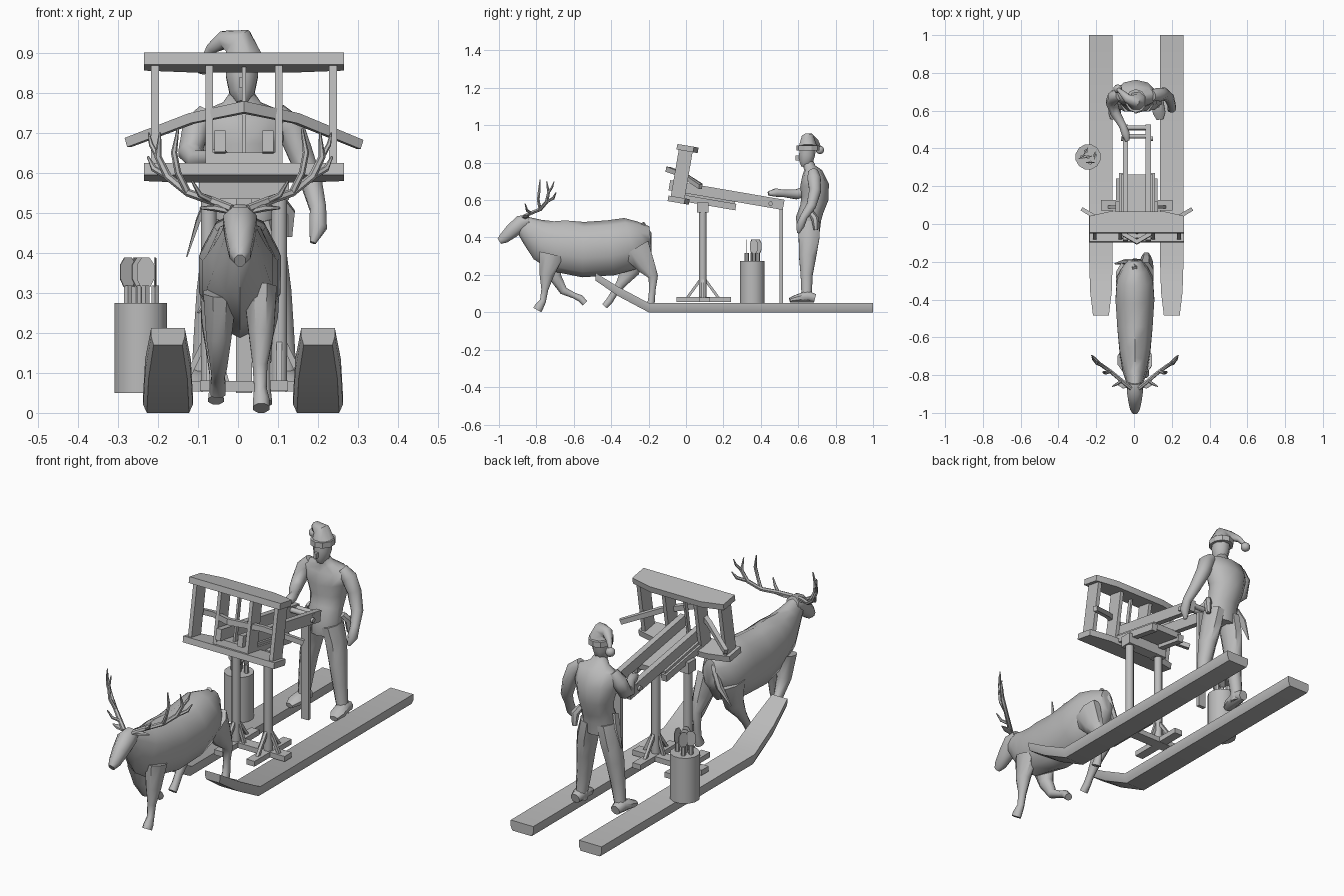
import bpy, bmesh, math
from mathutils import Vector, Matrix

grey = bpy.data.materials.new("plain_grey")
grey.diffuse_color = (0.5, 0.5, 0.5, 1)


def finish(name, bm, angle=35, M=None):
    if M:
        bm.transform(M)
    bmesh.ops.recalc_face_normals(bm, faces=bm.faces[:])
    me = bpy.data.meshes.new(name)
    bm.to_mesh(me)
    bm.free()
    ob = bpy.data.objects.new(name, me)
    bpy.context.collection.objects.link(ob)
    me.materials.append(grey)
    bpy.ops.object.select_all(action='DESELECT')
    ob.select_set(True)
    bpy.context.view_layer.objects.active = ob
    bpy.ops.object.shade_smooth_by_angle(angle=math.radians(angle))
    return ob


def loft(name, rings, angle=35, M=None):
    """Skin a list of point rings and cap both ends."""
    bm = bmesh.new()
    vs = [[bm.verts.new(p) for p in r] for r in rings]
    n = len(vs[0])
    for a, b in zip(vs, vs[1:]):
        for i in range(n):
            bm.faces.new((a[i], a[(i + 1) % n], b[(i + 1) % n], b[i]))
    bm.faces.new(vs[0])
    bm.faces.new(vs[-1])
    return finish(name, bm, angle, M)


def tube(name, pts, n=8, ref=(1, 0, 0), angle=50, M=None):
    """Path of (x, y, z, side radius[, other radius]) stations."""
    P = [Vector(p[:3]) for p in pts]
    rings = []
    for i, p in enumerate(pts):
        t = (P[min(i + 1, len(P) - 1)] - P[max(i - 1, 0)]).normalized()
        s = Vector(ref)
        s = (s - t * s.dot(t)).normalized()
        u = t.cross(s)
        ra, rb = p[3], p[-1]
        rings.append([P[i] + s * ra * math.cos(a) + u * rb * math.sin(a)
                      for a in (2 * math.pi * (k + .5) / n for k in range(n))])
    return loft(name, rings, angle, M)


def box(name, c, s, M=None):
    bm = bmesh.new()
    bmesh.ops.create_cube(bm, size=1, matrix=Matrix.Translation(c) @ Matrix.Diagonal((*s, 1)))
    return finish(name, bm, 20, M)


def ball(name, c, r):
    bm = bmesh.new()
    bmesh.ops.create_icosphere(bm, subdivisions=2, radius=r, matrix=Matrix.Translation(c))
    return finish(name, bm, 60)


# skis with upturned tips
for side, x in (("left", -.175), ("right", .2)):
    rings = []
    for y, lo, hi, w in ((1, 0, .05, .062), (-.2, 0, .05, .062), (-.36, .085, .135, .057), (-.485, .17, .212, .042)):
        rings.append([(x - w * .85, y, lo), (x + w * .85, y, lo), (x + w, y, lo + .02),
                      (x + w, y, hi), (x - w, y, hi), (x - w, y, lo + .02)])
    loft(side + "_ski", rings)

# stand: two posts on crossed feet with braces
cx = .015
box("cross_foot", (cx, .1, .067), (.38, .055, .026))
box("cap_beam", (cx, .09, .56), (.18, .055, .05))
for side, s in (("left", -1), ("right", 1)):
    x = cx + s * .088
    box(side + "_long_foot", (x, .095, .068), (.045, .29, .026))
    tube(side + "_post", [(x, .09, .07, .021), (x, .09, .585, .021)])
    box(side + "_post_cap", (x, .09, .56), (.05, .06, .055))
    for dx, dy in ((0, 1), (0, -1), (1, 0), (-1, 0)):
        k = .045 if dx * s < 0 else .06
        tube(side + "_brace", [(x + dx * k, .09 + dy * .085, .075, .01),
                               (x + dx * .012, .09 + dy * .012, .175, .01)], 4,
             (1, 0, 0) if dy else (0, 1, 0))
box("tail_leg", (cx, .51, .305), (.04, .018, .51))

# tilted launcher head and stock
T = Matrix.Translation((cx, -.018, .738)) @ Matrix.Rotation(-.17, 4, 'X')
outline = [(-.25, -.055), (.25, -.055), (.25, .035), (.14, .06), (-.14, .06), (-.25, .035)]
for nm, z in (("top", .14), ("bottom", -.14)):
    loft(nm + "_frame_board", [[(x, y, z + d) for x, y in outline] for d in (-.015, .015)], 20, T)
for s in (-1, 1):
    box("outer_upright", (s * .223, -.005, 0), (.02, .075, .27), T)
    box("inner_upright", (s * .087, -.005, 0), (.018, .075, .27), T)
    box("stock_rail", (s * .06, .25, -.07), (.028, .62, .055), T)
    box("lower_rail", (s * .08, .15, -.125), (.03, .32, .035), T)
box("centre_upright", (0, -.01, .02), (.01, .02, .24), T)
box("stock_bed", (0, .13, -.11), (.17, .34, .03), T)
tube("bow", [(-.29, .106, -.045, .014, .017), (-.13, .0, -.002, .016, .018), (0, -.08, .012, .018, .02),
             (.13, .0, -.002, .016, .018), (.29, .106, -.05, .014, .017)], 4, (0, 1, 0), 20, T)
for y, w in ((.5, .075), (.545, .07)):
    tube("winch_roller", [(-w, y, -.06, .013), (w, y, -.06, .013)], 8, (0, 1, 0), 50, T)
for s in (-1, 1):
    tube("winch_peg", [(s * .07, .49, -.075, .012), (s * .085, .49, -.075, .012)], 8, (0, 1, 0), 50, T)

# bucket with fletched bolts
bx, by = -.243, .355
tube("bucket", [(bx, by, .05, .068), (bx, by, .275, .068)], 12, angle=40)
for i, (dx, dy) in enumerate(((-.032, .0), (.012, -.03), (-.012, .03), (.036, .008), (0, 0))):
    x, y = bx + dx, by + dy
    tube("bolt_shaft", [(x, y, .26, .011), (x, y, .318, .011)], 6)
    a = (.5, 0, 1, 1.5, .25)[i]
    d = Vector((math.cos(a), math.sin(a), 0))
    nrm = Vector((-d.y, d.x, 0)) * .002
    prof = [(-.012, .315), (.012, .315), (.022, .335), (.022, .37), (.01, .388), (-.01, .388), (-.022, .37), (-.022, .335)]
    loft("bolt_vane", [[Vector((x, y, z)) + d * w + nrm * k for w, z in prof] for k in (-1, 1)], 20)

# standing figure
tube("torso", [(.015, .655, .43, .07, .06), (.015, .655, .5, .088, .068), (.015, .672, .55, .08, .065),
               (.012, .69, .61, .09, .073), (.01, .687, .68, .108, .077), (.01, .675, .745, .118, .055),
               (.01, .662, .772, .05, .032), (.01, .652, .80, .03, .03)], 10)
tube("head", [(.01, .632, .775, .014, .018), (.01, .64, .80, .034, .038), (.01, .647, .84, .043, .046),
              (.01, .652, .885, .045, .047)], 8)
box("nose", (.01, .596, .825), (.014, .02, .025))
tube("hat_brim", [(.01, .652, .866, .056, .062), (.01, .652, .893, .056, .062)], 10, angle=30)
tube("hat", [(.01, .652, .885, .052, .055), (.0, .652, .928, .036, .042), (-.035, .665, .932, .024),
             (-.065, .695, .912, .015), (-.085, .715, .88, .009)], 8, (0, 1, 0))
ball("hat_bobble", (-.086, .716, .868), .023)
tube("hanging_arm", [(.095, .68, .75, .028), (.13, .685, .715, .038), (.155, .69, .65, .034),
                     (.185, .67, .57, .028), (.2, .63, .51, .022), (.2, .612, .465, .024), (.187, .6, .425, .008)])
tube("reaching_arm", [(-.075, .68, .75, .028), (-.105, .672, .71, .037), (-.118, .645, .65, .033),
                      (-.1, .59, .63, .028), (-.06, .52, .636, .021), (-.045, .48, .64, .024), (-.035, .44, .635, .012)])
for side, s in (("left", -1), ("right", 1)):
    f = lambda d: .015 + s * d
    tube(side + "_leg", [(f(.045), .655, .48, .045, .065), (f(.062), .658, .4, .048, .06), (f(.08), .65, .3, .042, .05),
                         (f(.092), .645, .2, .036, .035), (f(.105), .645, .1, .028, .03), (f(.108), .645, .06, .03, .032)])
    tube(side + "_boot", [(f(.11), .69, .075, .024, .024), (f(.11), .65, .085, .034, .034),
                          (f(.118), .59, .073, .036, .022), (f(.122), .555, .065, .02, .013)])
# belt tools
tube("belt_pouch", [(.105, .67, .53, .016), (.125, .69, .5, .02), (.125, .695, .44, .012)], 6)
tube("belt_blade", [(-.075, .66, .54, .008, .022), (-.1, .68, .48, .007, .025), (-.128, .69, .39, .002, .004)], 4)

# reindeer body, neck and head
dx = .005
tube("deer_body", [(dx, -.19, .40, .035, .06), (dx, -.235, .395, .07, .095), (dx, -.29, .37, .1, .14),
                   (dx, -.4, .345, .108, .148), (dx, -.55, .335, .098, .148), (dx, -.68, .355, .085, .14),
                   (dx, -.76, .385, .07, .115), (dx, -.82, .43, .05, .08), (dx, -.875, .47, .035, .05)], 10)
tube("deer_head", [(dx, -.84, .49, .035, .035), (dx, -.88, .478, .046, .046), (dx, -.93, .435, .038, .042),
                   (dx, -.975, .395, .028, .031), (dx, -.998, .38, .015, .018)], 8)
for s in (-1, 1):
    f = lambda d: dx + s * d
    tube("deer_ear", [(f(.03), -.86, .505, .008), (f(.06), -.855, .512, .018, .009), (f(.1), -.845, .512, .003)], 6, (0, 1, 0))
    # antlers: main beam and tines
    for path in ([(.02, -.87, .51, .011), (.07, -.83, .53, .011), (.13, -.78, .55, .01), (.18, -.745, .59, .01),
                  (.205, -.735, .64, .009), (.2, -.745, .7, .003)],
                 [(.13, -.78, .55, .009), (.155, -.79, .6, .008), (.165, -.785, .65, .008), (.155, -.78, .71, .003)],
                 [(.18, -.745, .59, .008), (.215, -.71, .61, .008), (.23, -.695, .64, .003)],
                 [(.07, -.83, .53, .008), (.1, -.85, .545, .007), (.12, -.86, .58, .003)],
                 [(.205, -.735, .64, .007), (.222, -.715, .67, .006), (.228, -.705, .7, .002)]):
        tube("antler", [(f(p[0]),) + p[1:] for p in path], 6, (0, 1, 0))

# reindeer legs and tail
tube("front_leg_right", [(.055, -.72, .31, .045, .07), (.058, -.745, .2, .034, .042), (.055, -.755, .12, .02, .02),
                         (.056, -.765, .06, .017, .018), (.058, -.785, .03, .022, .026), (.058, -.795, .012, .022, .026)])
tube("front_leg_left", [(-.045, -.72, .3, .045, .065), (-.048, -.7, .19, .034, .036), (-.048, -.655, .115, .022, .024),
                        (-.05, -.6, .09, .017, .017), (-.05, -.565, .075, .02, .02), (-.05, -.54, .048, .02, .018)])
tube("hind_leg_left", [(-.05, -.29, .33, .05, .09), (-.055, -.3, .22, .038, .055), (-.055, -.35, .15, .025, .028),
                       (-.055, -.385, .1, .018, .02), (-.055, -.41, .06, .018, .02), (-.055, -.435, .032, .021, .018)])
tube("hind_leg_right", [(.06, -.27, .34, .048, .085), (.065, -.215, .25, .038, .055), (.065, -.175, .19, .024, .028),
                        (.065, -.18, .12, .017, .019), (.065, -.185, .06, .018, .02), (.065, -.2, .025, .022, .026)])
tube("deer_tail", [(dx, -.235, .475, .014), (-.01, -.2, .42, .016), (-.045, -.2, .33, .016), (-.1, -.21, .25, .004)], 6)
